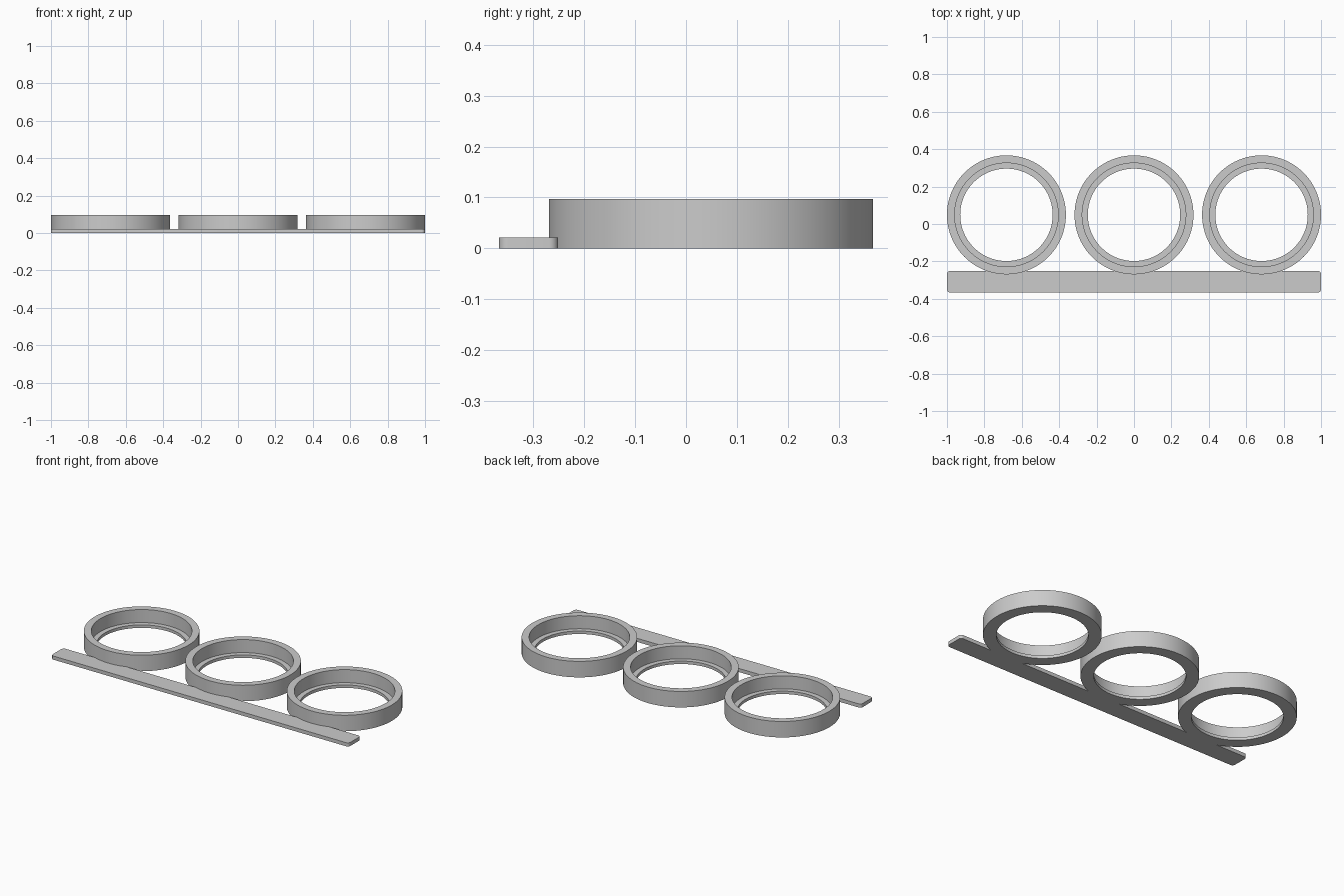
import bpy, bmesh
from math import pi, radians, cos, sin

cube = bpy.data.objects.get("Cube")
if cube:
    bpy.data.objects.remove(cube, do_unlink=True)

grey = bpy.data.materials.new("light_grey")
grey.use_nodes = True
colour = (0.6, 0.6, 0.6, 1)
grey.diffuse_color = colour
grey.node_tree.nodes["Principled BSDF"].inputs["Base Color"].default_value = colour


def finish(name, bm, location):
    bmesh.ops.recalc_face_normals(bm, faces=bm.faces)
    mesh = bpy.data.meshes.new(name)
    bm.to_mesh(mesh)
    bm.free()
    mesh.materials.append(grey)
    obj = bpy.data.objects.new(name, mesh)
    obj.location = location
    bpy.context.collection.objects.link(obj)
    bpy.ops.object.select_all(action='DESELECT')
    obj.select_set(True)
    bpy.context.view_layer.objects.active = obj
    bpy.ops.object.shade_smooth_by_angle(angle=radians(30))
    return obj


# Ring holder: stepped cross-section turned about the vertical axis
def ring(name, x):
    outer, seat, hole = 0.318, 0.277, 0.247
    height, ledge = 0.097, 0.018
    profile = [(hole, 0), (outer, 0), (outer, height),
               (seat, height), (seat, ledge), (hole, ledge)]
    bm = bmesh.new()
    verts = [bm.verts.new((r, 0, z)) for r, z in profile]
    edges = [bm.edges.new((a, b)) for a, b in zip(verts, verts[1:] + verts[:1])]
    bmesh.ops.spin(bm, geom=verts + edges, cent=(0, 0, 0), axis=(0, 0, 1),
                   angle=2 * pi, steps=120, use_merge=True)
    bmesh.ops.remove_doubles(bm, verts=bm.verts, dist=1e-5)
    return finish(name, bm, (x, 0.049, 0))


# Connecting bar: flat strip with rounded corners
def bar(name, half_x, half_y, height, radius, y):
    bm = bmesh.new()
    outline = []
    for quarter, (sx, sy) in enumerate([(1, 1), (-1, 1), (-1, -1), (1, -1)]):
        for step in range(9):
            a = (quarter + step / 8) * pi / 2
            outline.append(bm.verts.new((sx * (half_x - radius) + radius * cos(a),
                                         sy * (half_y - radius) + radius * sin(a), 0)))
    base = bm.faces.new(outline)
    top = bmesh.ops.extrude_face_region(bm, geom=[base], use_keep_orig=True)
    bmesh.ops.translate(bm, vec=(0, 0, height),
                        verts=[v for v in top["geom"] if isinstance(v, bmesh.types.BMVert)])
    return finish(name, bm, (0, y, 0))


for side, x in (("right", -0.682), ("middle", 0), ("left", 0.682)):
    ring(side + "_ring", x)
bar("connecting_bar", 1.0, 0.058, 0.022, 0.018, -0.309)
